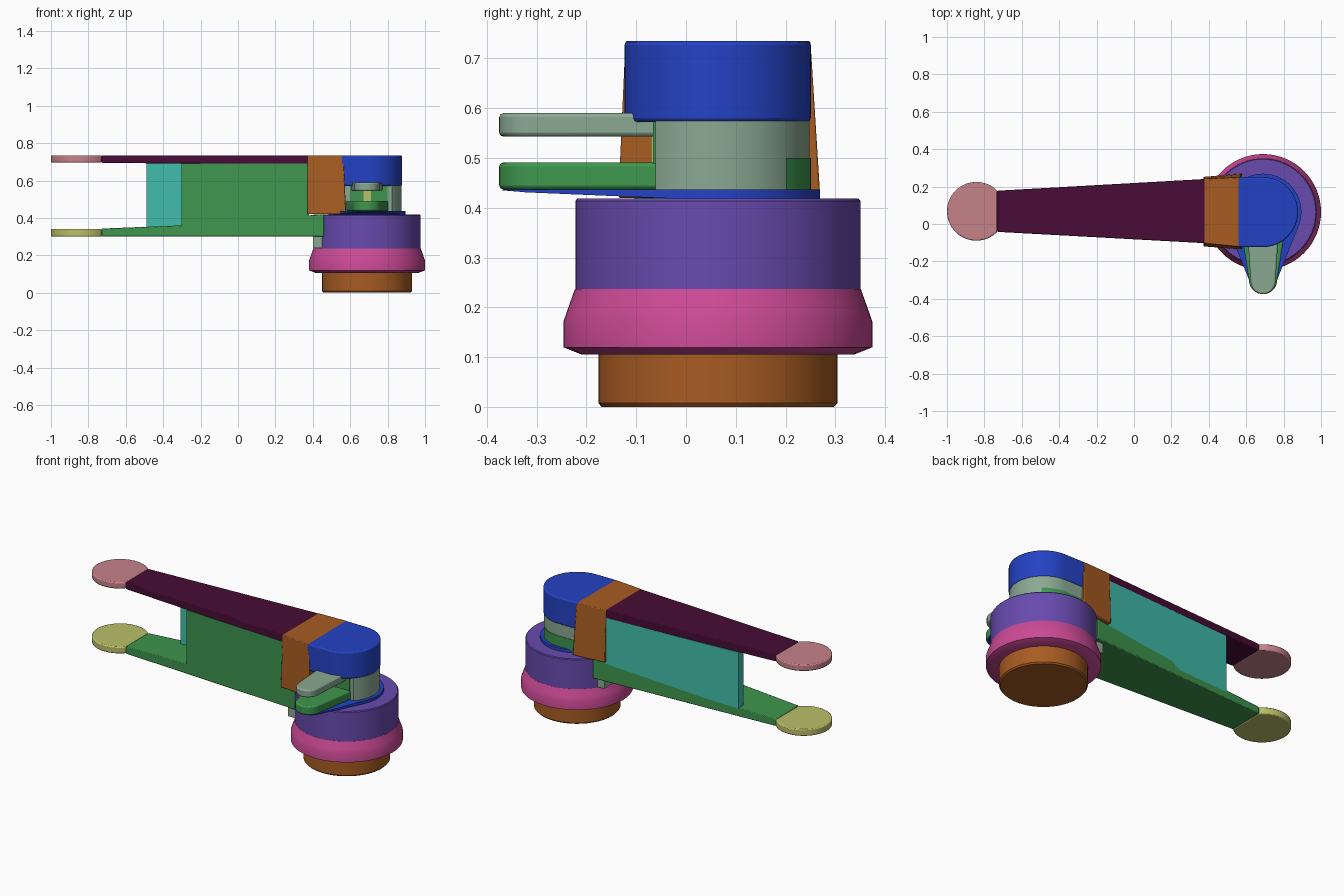
import bpy, bmesh, math

cube = bpy.data.objects.get("Cube")
if cube:
    bpy.data.objects.remove(cube, do_unlink=True)


def linear(c):
    c /= 255
    return c / 12.92 if c <= 0.04045 else ((c + 0.055) / 1.055) ** 2.4


def material(name, r, g, b):
    m = bpy.data.materials.new(name)
    m.use_nodes = True
    col = (linear(r), linear(g), linear(b), 1)
    m.diffuse_color = col
    m.node_tree.nodes["Principled BSDF"].inputs["Base Color"].default_value = col
    return m


BLUE = material("blue", 36, 66, 196)
SAGE = material("sage", 138, 168, 146)
GREEN = material("green", 62, 150, 78)
PURPLE = material("purple", 104, 74, 174)
PINK = material("hot_pink", 204, 74, 150)
ORANGE = material("orange", 168, 92, 34)
PLUM = material("plum", 72, 12, 54)
ROSE = material("rose", 198, 130, 136)
OLIVE = material("olive_yellow", 186, 192, 104)
TEAL = material("teal", 66, 190, 172)

CX, CY = 0.69, 0.064   # upright axis of the round housing


def finish(name, bm, mat, bevel=0):
    bmesh.ops.recalc_face_normals(bm, faces=bm.faces)
    me = bpy.data.meshes.new(name)
    bm.to_mesh(me)
    bm.free()
    me.materials.append(mat)
    ob = bpy.data.objects.new(name, me)
    bpy.context.collection.objects.link(ob)
    if bevel:
        mod = ob.modifiers.new("Bevel", "BEVEL")
        mod.width = bevel
        mod.segments = 2
        mod.limit_method = "ANGLE"
        mod.angle_limit = math.radians(40)
    bpy.ops.object.select_all(action="DESELECT")
    ob.select_set(True)
    bpy.context.view_layer.objects.active = ob
    bpy.ops.object.shade_smooth_by_angle(angle=math.radians(30))
    return ob


def loft(name, rings, mat, bevel=0):
    """Skin matching rings of points and cap both ends."""
    bm = bmesh.new()
    loops = [[bm.verts.new(p) for p in ring] for ring in rings]
    n = len(loops[0])
    for a, b in zip(loops, loops[1:]):
        for i in range(n):
            j = (i + 1) % n
            bm.faces.new((a[i], a[j], b[j], b[i]))
    bm.faces.new(loops[0])
    bm.faces.new(loops[-1])
    return finish(name, bm, mat, bevel)


def prism(name, outline, z0, z1, mat, bevel=0):
    return loft(name, [[(x, y, z) for x, y in outline] for z in (z0, z1)], mat, bevel)


def box(name, x0, x1, y0, y1, z0, z1, mat, bevel=0):
    return prism(name, [(x0, y0), (x1, y0), (x1, y1), (x0, y1)], z0, z1, mat, bevel)


def beam(name, stations, mat, bevel=0):
    """Beam along x; each station is x, y0, y1, z0, z1."""
    rings = [[(x, a, c), (x, b, c), (x, b, d), (x, a, d)] for x, a, b, c, d in stations]
    return loft(name, rings, mat, bevel)


def arc(x, y, r, a0, a1, n=32):
    angles = [math.radians(a0 + (a1 - a0) * i / n) for i in range(n + 1)]
    return [(x + r * math.cos(a), y + r * math.sin(a)) for a in angles]


def turned(name, profile, mat, bevel=0):
    rings = [[(x, y, z) for x, y in arc(CX, CY, r, 0, 360, 64)[:-1]] for r, z in profile]
    return loft(name, rings, mat, bevel)


def tongue(r1, y1, r2, y2):
    """Outline around a big circle and a small one in front of it."""
    t = math.degrees(math.asin((r1 - r2) / (y1 - y2)))
    return arc(CX, y1, r1, -t, 180 + t) + arc(CX, y2, r2, 180 + t, 360 - t)


def front_y(x):   # tapering sides of the arms
    return -0.042 - 0.06 * (x + 0.73) / 1.1


def back_y(x):
    return 0.178 + 0.062 * (x + 0.73) / 1.1


# Round housing
turned("base_foot", [(0.233, 0), (0.24, 0.008), (0.24, 0.112)], ORANGE)
turned("flared_collar", [(0.275, 0.106), (0.31, 0.12), (0.31, 0.172),
                         (0.302, 0.195), (0.287, 0.237)], PINK)
turned("housing_drum", [(0.286, 0.236), (0.286, 0.414), (0.282, 0.419)], PURPLE)

# Thin plate on the drum, rising under the lever
plate = prism("lever_plate", tongue(0.205, CY, 0.07, -0.298), 0.418, 0.437, BLUE)
for v in plate.data.vertices:
    if v.co.z < 0.43 and v.co.y < -0.2:
        v.co.z += 0.017 * min(1, (-0.2 - v.co.y) / 0.16)

# Neck and cap
neck = [(x, max(y, -0.063)) for x, y in arc(CX, CY, 0.184, -43, 90)]
prism("neck", neck + [(0.5, 0.248), (0.5, -0.063)], 0.435, 0.577, SAGE)
prism("neck_back_panel", arc(CX, CY, 0.187, 47, 90, 12) + [(0.57, 0.251), (0.57, 0.2)],
      0.435, 0.5, GREEN)
cap = arc(CX, 0.0635, 0.187, -90, 90)
prism("cap", cap + [(0.55, 0.2505), (0.55, -0.1235)], 0.572, 0.735, BLUE, 0.008)

# Front levers
prism("lower_lever", tongue(0.118, -0.02, 0.075, -0.3), 0.437, 0.491, GREEN, 0.008)
prism("upper_lever", tongue(0.085, -0.02, 0.066, -0.309), 0.543, 0.59, SAGE, 0.008)
box("lever_gap_panel", 0.6, 0.8, -0.066, -0.05, 0.48, 0.575, GREEN)
box("lever_pin", 0.67, 0.71, -0.07, -0.05, 0.48, 0.55, OLIVE)

# Flared clamp block between the cap and the arm
loft("clamp_block", [
    [(0.372, -0.12, 0.42), (0.578, -0.136, 0.42), (0.578, 0.27, 0.42), (0.372, 0.252, 0.42)],
    [(0.372, -0.104, 0.735), (0.564, -0.122, 0.735), (0.564, 0.25, 0.735), (0.372, 0.242, 0.735)],
], ORANGE, 0.004)
box("housing_bracket", 0.4, 0.55, -0.09, 0.215, 0.24, 0.32, SAGE)

# Upper and lower arms
beam("upper_arm", [(x, front_y(x), back_y(x), z, 0.735)
                   for x, z in ((-0.73, 0.694), (0.38, 0.686))], PLUM, 0.004)
beam("lower_arm", [(x, front_y(x), back_y(x), 0.3, z)
                   for x, z in ((-0.73, 0.343), (-0.3, 0.36), (0.46, 0.42))], GREEN, 0.004)

# Rounded finger pads at the arm ends
for name, z0, z1, mat in (("upper_finger_pad", 0.696, 0.735, ROSE),
                          ("lower_finger_pad", 0.3, 0.342, OLIVE)):
    prism(name, arc(-0.843, 0.068, 0.157, 44, 316, 48), z0, z1, mat, 0.006)

# Side walls joining the two arms
T = 0.045
beam("front_wall", [(x, front_y(x), front_y(x) + T, 0.32, 0.69)
                    for x in (-0.302, 0.38)], GREEN)
beam("back_wall", [(x, back_y(x) - T, back_y(x), 0.34, 0.69)
                   for x in (-0.49, 0.38)], TEAL)
